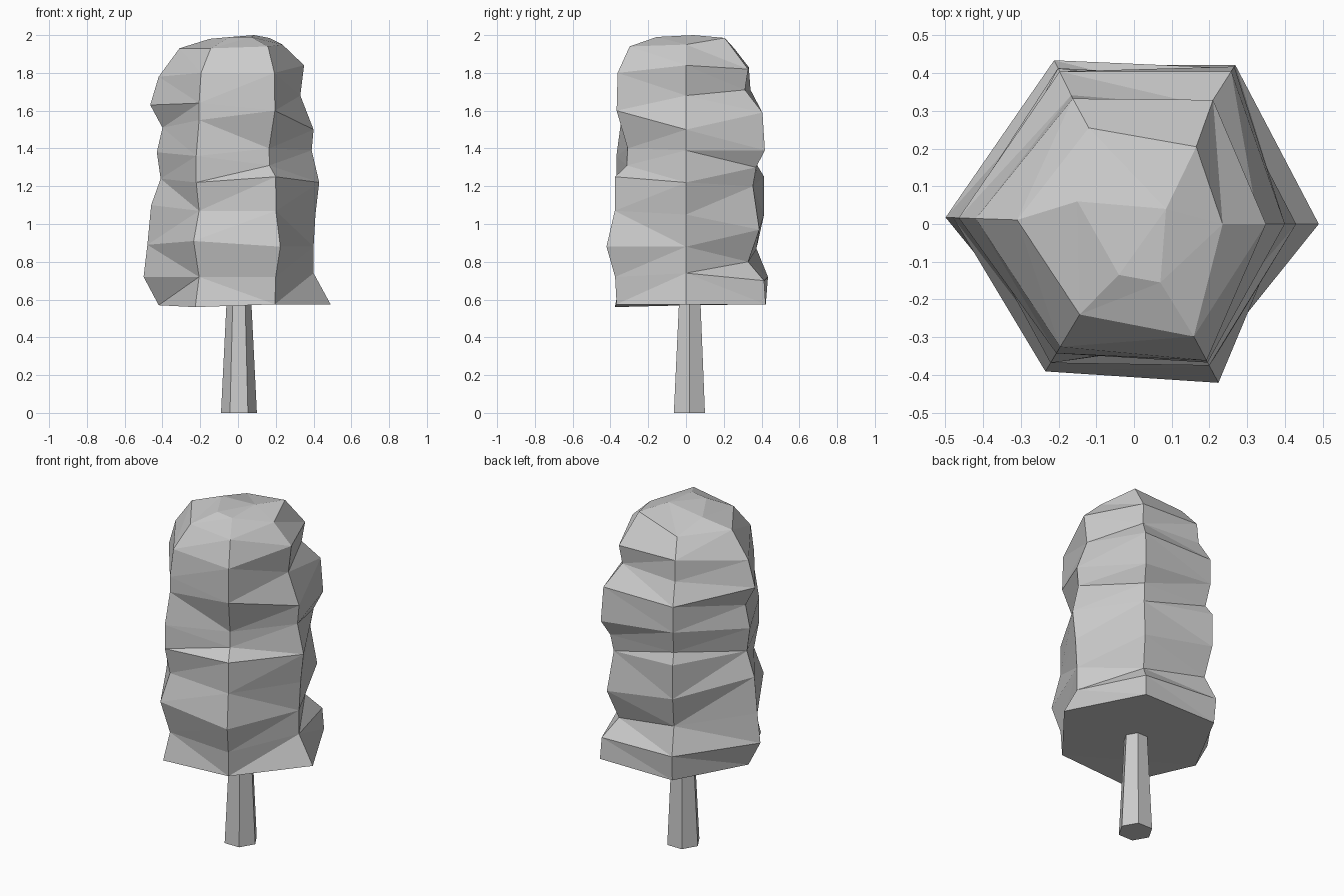
import bpy, bmesh
from math import cos, sin, radians, pi
from mathutils import Vector

if "Cube" in bpy.data.objects:
    bpy.data.objects.remove(bpy.data.objects["Cube"])


def make_object(name, rings):
    """Skin a stack of equal-length point rings, capped at both ends."""
    bm = bmesh.new()
    loops = [[bm.verts.new(p) for p in ring] for ring in rings]
    n = len(loops[0])
    for lo, hi in zip(loops, loops[1:]):
        for i in range(n):
            j = (i + 1) % n
            bm.faces.new((lo[i], lo[j], hi[j], hi[i]))
    bm.faces.new(loops[0][::-1])
    bm.faces.new(loops[-1])
    bmesh.ops.triangulate(bm, faces=bm.faces[:])
    bmesh.ops.recalc_face_normals(bm, faces=bm.faces[:])
    mesh = bpy.data.meshes.new(name)
    bm.to_mesh(mesh)
    bm.free()
    obj = bpy.data.objects.new(name, mesh)
    bpy.context.collection.objects.link(obj)
    return obj


def hexagon(cx, cy, r, z):
    return [(cx + r * cos(i * pi / 3), cy + r * sin(i * pi / 3), z) for i in range(6)]


# Trunk: tapered six-sided post
make_object("trunk", [hexagon(0.005, 0.018, 0.095, 0), hexagon(0.005, 0.02, 0.064, 0.62)])

# Foliage: six irregular vertical ridges, each a (radius, height) profile at one angle
right = [(.49, .575), (.40, .74), (.40, .88), (.41, 1.05), (.43, 1.22),
         (.39, 1.39), (.40, 1.50), (.33, 1.68), (.35, 1.84), (.235, 1.95)]
back_right = [(.50, .575), (.49, .70), (.39, .80), (.46, .97), (.42, 1.20),
              (.44, 1.30), (.495, 1.39), (.48, 1.59), (.37, 1.71), (.39, 1.82)]
back_left = [(.47, .575), (.483, .72), (.415, .87), (.46, 1.05), (.46, 1.25),
             (.42, 1.31), (.45, 1.44), (.45, 1.59), (.38, 1.71), (.37, 1.83)]
left = [(.42, .57), (.50, .72), (.48, .89), (.46, 1.10), (.41, 1.24),
        (.43, 1.38), (.40, 1.51), (.465, 1.63), (.42, 1.78), (.31, 1.93)]
front_left = [(.44, .56), (.40, .72), (.456, .91), (.40, 1.07), (.43, 1.22),
              (.43, 1.36), (.40, 1.55), (.40, 1.64), (.38, 1.80), (.28, 1.93)]
front_right = [(.416, .575), (.425, .72), (.477, .88), (.427, 1.07), (.425, 1.25),
               (.355, 1.31), (.35, 1.40), (.416, 1.60), (.41, 1.80), (.338, 1.94)]
ridges = [(0, right), (57.5, back_right), (116, back_left),
          (178, left), (239, front_left), (298, front_right)]
columns = [[Vector((r * cos(radians(a)), r * sin(radians(a)), z)) for r, z in prof]
           for a, prof in ridges]
# Crown: small uneven ring closing the top
crown = [(.085, .04, 2.0), (.165, .205, 1.985), (-.12, .255, 1.93),
         (-.15, .06, 1.98), (-.04, -.135, 1.99), (.07, -.155, 1.99)]
make_object("foliage", [list(ring) for ring in zip(*columns)] + [crown])
